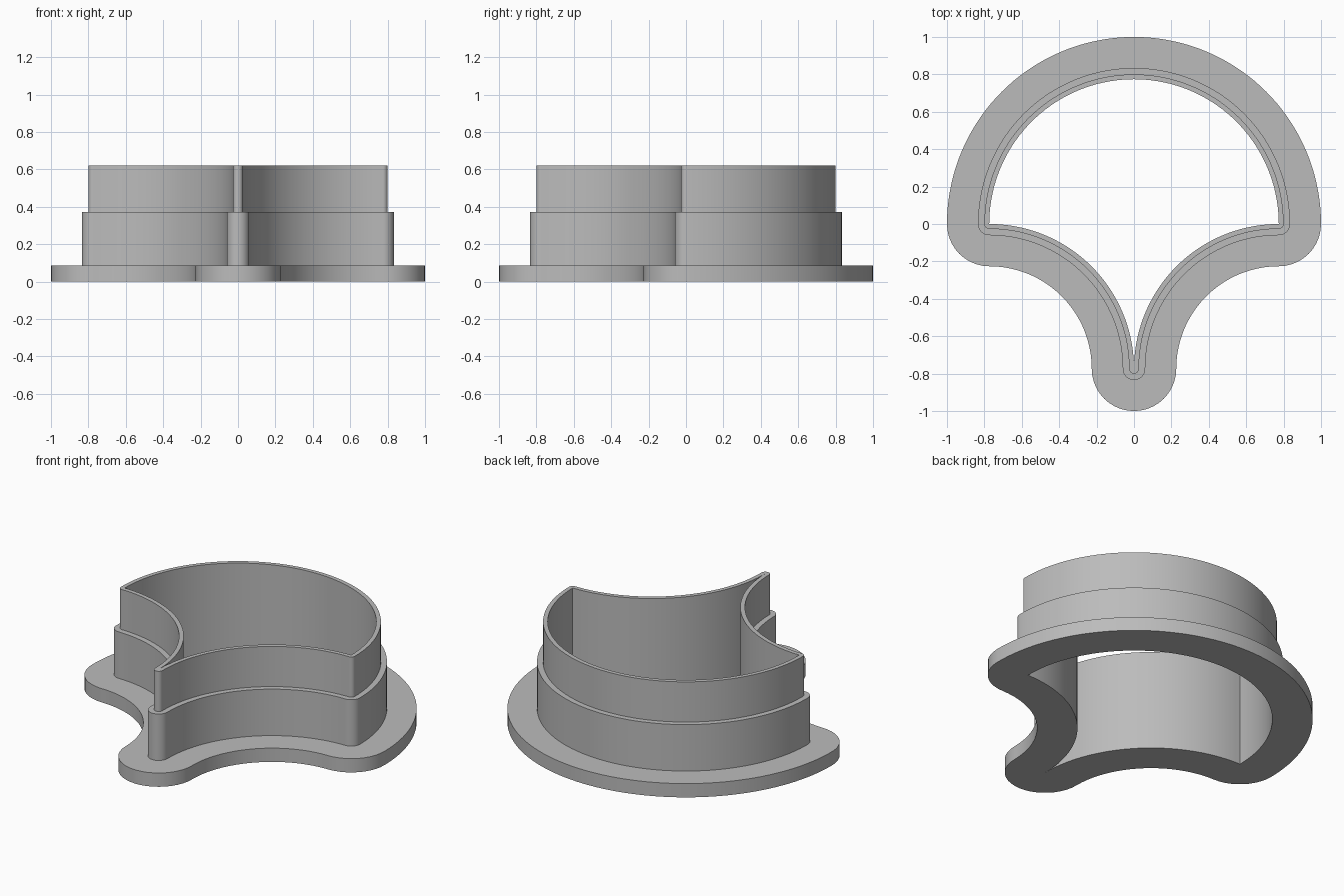
import bpy, bmesh, math

cube = bpy.data.objects.get("Cube")
if cube:
    bpy.data.objects.remove(cube, do_unlink=True)

R = 0.774                                   # radius of every arc in the inner outline
FLANGE, LOWER, UPPER = 0.226, 0.06, 0.026   # outward offsets of each step
Z_FLANGE, Z_LOWER, Z_TOP = 0.085, 0.372, 0.62


def arc(cx, cy, radius, start, end, steps):
    """Points along an arc, angles in degrees, last point left out."""
    angles = [math.radians(start + (end - start) * i / steps) for i in range(steps)]
    return [(cx + radius * math.cos(a), cy + radius * math.sin(a)) for a in angles]


def outline(d):
    """Fan outline: a dome over two hollow flanks, pushed outward by d."""
    return (arc(0, 0, R + d, 0, 180, 72)            # dome
            + arc(-R, 0, d, 180, 270, 10)           # right corner
            + arc(-R, -R, R - d, 90, 0, 36)         # right flank
            + arc(0, -R, d, 180, 360, 20)           # stem tip
            + arc(R, -R, R - d, 180, 90, 36)        # left flank
            + arc(R, 0, d, -90, 0, 10))             # left corner


# Stepped cross-section, from the outer foot up and back down the inner wall
section = [(FLANGE, 0), (FLANGE, Z_FLANGE), (LOWER, Z_FLANGE), (LOWER, Z_LOWER),
           (UPPER, Z_LOWER), (UPPER, Z_TOP), (0, Z_TOP), (0, 0)]

# Sweep the section around the outline
bm = bmesh.new()
rings = [[bm.verts.new((x, y, z)) for x, y in outline(d)] for d, z in section]
for ring, after in zip(rings, rings[1:] + rings[:1]):
    for i in range(len(ring)):
        j = (i + 1) % len(ring)
        bm.faces.new((ring[i], ring[j], after[j], after[i]))
bmesh.ops.remove_doubles(bm, verts=bm.verts, dist=0.00005)
bmesh.ops.recalc_face_normals(bm, faces=bm.faces)

mesh = bpy.data.meshes.new("stepped_cutter")
bm.to_mesh(mesh)
bm.free()
body = bpy.data.objects.new("stepped_cutter", mesh)
bpy.context.collection.objects.link(body)

# Plain grey plastic
grey = bpy.data.materials.new("grey_plastic")
grey.use_nodes = True
colour = (0.5, 0.5, 0.5, 1)
grey.diffuse_color = colour
grey.node_tree.nodes["Principled BSDF"].inputs["Base Color"].default_value = colour
mesh.materials.append(grey)

bpy.ops.object.select_all(action="DESELECT")
body.select_set(True)
bpy.context.view_layer.objects.active = body
bpy.ops.object.shade_smooth_by_angle(angle=math.radians(30))
